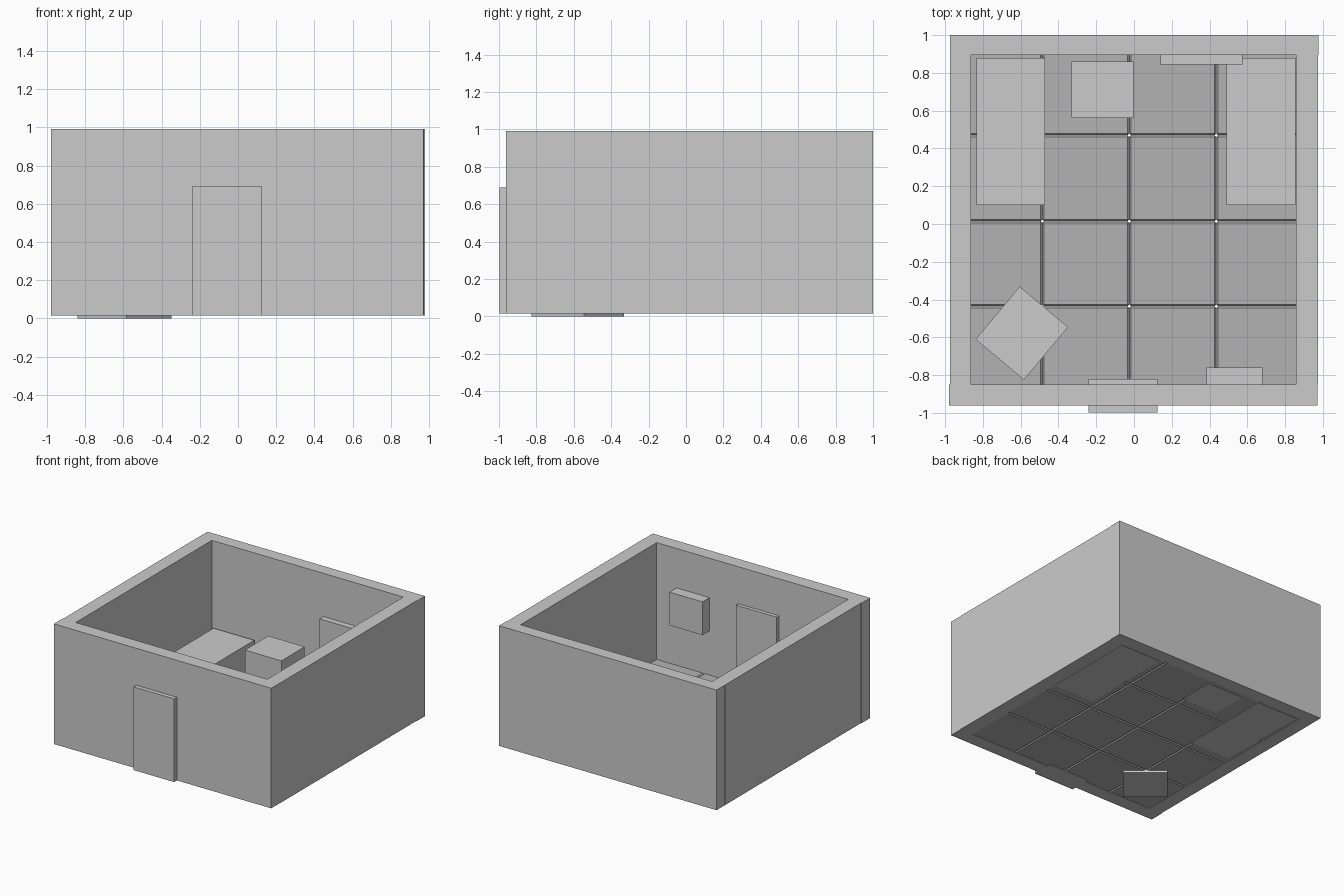
import bpy, bmesh, math
from mathutils import Matrix

if "Cube" in bpy.data.objects:
    bpy.data.objects.remove(bpy.data.objects["Cube"])


def box(name, x, y, z, angle=0.0, mat=None):
    """Box from (min, max) ranges, optionally turned about its own vertical axis."""
    bm = bmesh.new()
    bmesh.ops.create_cube(bm, size=1.0)
    bm.transform(Matrix.Diagonal((x[1] - x[0], y[1] - y[0], z[1] - z[0], 1)))
    me = bpy.data.meshes.new(name)
    bm.to_mesh(me)
    bm.free()
    ob = bpy.data.objects.new(name, me)
    ob.location = ((x[0] + x[1]) / 2, (y[0] + y[1]) / 2, (z[0] + z[1]) / 2)
    ob.rotation_euler.z = math.radians(angle)
    if mat:
        me.materials.append(mat)
    bpy.context.collection.objects.link(ob)
    return ob


# Walls
WZ = (0.015, 0.99)
box("front_wall", (-0.98, 0.972), (-0.962, -0.85), WZ)
box("back_wall", (-0.974, 0.978), (0.895, 1.0), WZ)
box("left_wall", (-0.975, -0.862), (-0.85, 0.895), WZ)
box("right_wall", (0.858, 0.974), (-0.85, 0.895), WZ)

# Floor: 4 x 4 slabs with chamfered edges
floor_mat = bpy.data.materials.new("floor_grey")
floor_mat.diffuse_color = (0.45, 0.45, 0.45, 1)
floor_mat.use_nodes = True
floor_mat.node_tree.nodes["Principled BSDF"].inputs["Base Color"].default_value = floor_mat.diffuse_color
xs = [-0.945, -0.485, -0.025, 0.435, 0.895]
ys = [-0.89, -0.435, 0.015, 0.47, 0.92]
for i in range(4):
    for j in range(4):
        tile = box(f"floor_tile_{i}_{j}", xs[i:i + 2], ys[j:j + 2], (0.018, 0.042), mat=floor_mat)
        bev = tile.modifiers.new("chamfer", "BEVEL")
        bev.width = 0.009
        bev.segments = 1

# Door through the front wall
box("door", (-0.24, 0.125), (-0.997, -0.82), (0.015, 0.69))

# Two beds along the side walls, with a low cabinet between them
for name, x in (("left_bed", (-0.835, -0.47)), ("right_bed", (0.49, 0.855))):
    box(name, x, (0.10, 0.88), (0.016, 0.29))
box("low_cabinet", (-0.33, -0.003), (0.56, 0.86), (0.016, 0.37))

# Panels on the walls
box("back_wall_panel", (0.14, 0.575), (0.845, 0.91), (0.32, 0.64))
box("front_wall_cabinet", (0.385, 0.68), (-0.87, -0.76), (0.40, 0.67))

# Crate turned in the front left corner
cx, cy = -0.594, -0.578
box("crate", (cx - 0.167, cx + 0.167), (cy - 0.182, cy + 0.182), (0.0, 0.33), angle=-40)
